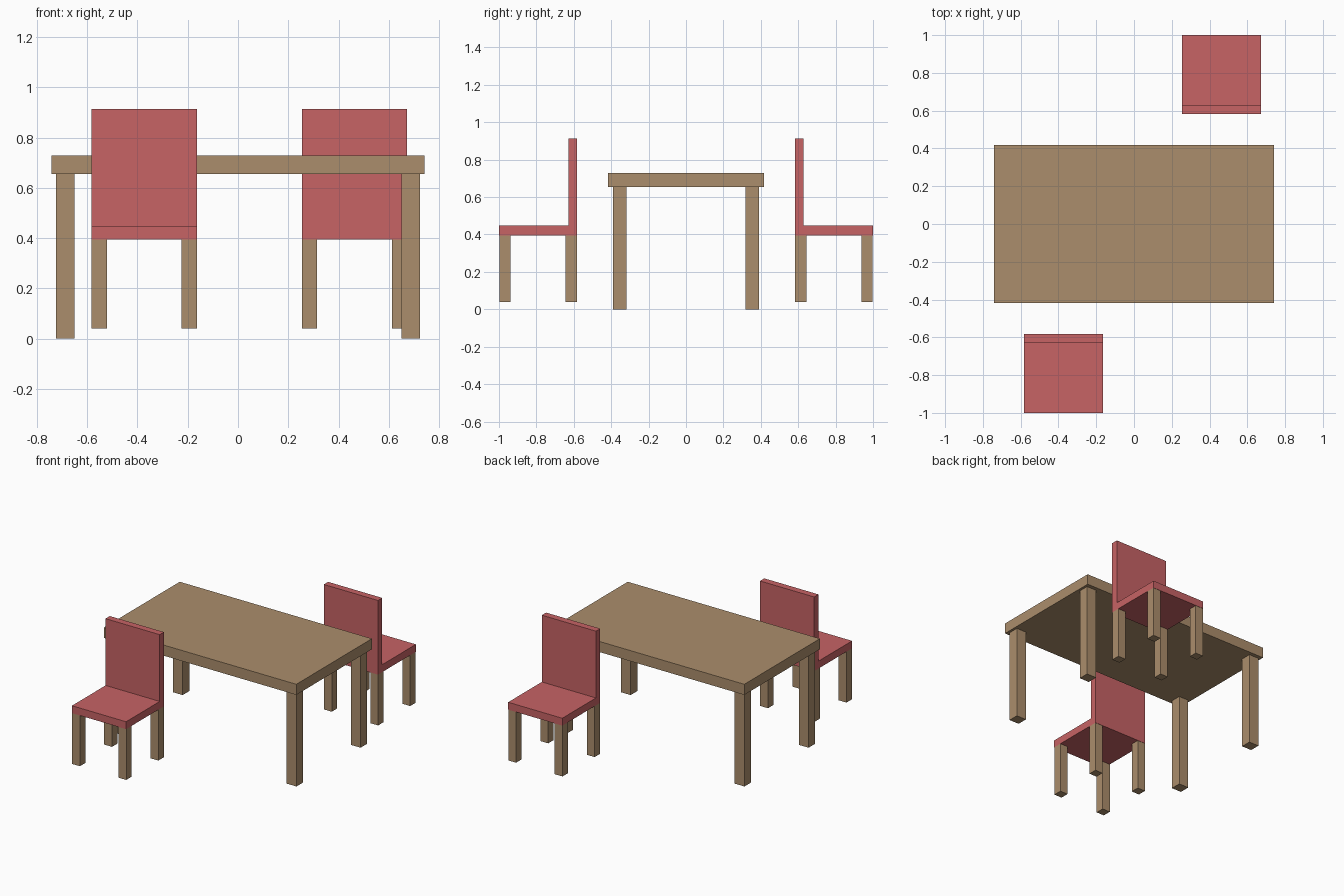
import bpy, bmesh
from mathutils import Matrix, Vector

cube = bpy.data.objects.get("Cube")
if cube:
    bpy.data.objects.remove(cube, do_unlink=True)


def material(name, colour):
    m = bpy.data.materials.new(name)
    m.use_nodes = True
    m.diffuse_color = (*colour, 1)
    bsdf = next(n for n in m.node_tree.nodes if n.type == 'BSDF_PRINCIPLED')
    bsdf.inputs["Base Color"].default_value = (*colour, 1)
    return m


wood = material("light wood", (0.41, 0.27, 0.15))
red = material("soft red", (0.57, 0.125, 0.13))


def add_object(name, bm, mat, transform):
    mesh = bpy.data.meshes.new(name)
    bm.transform(transform)
    bmesh.ops.recalc_face_normals(bm, faces=bm.faces)
    bm.to_mesh(mesh)
    bm.free()
    mesh.materials.append(mat)
    obj = bpy.data.objects.new(name, mesh)
    bpy.context.collection.objects.link(obj)
    return obj


def box(name, centre, size, mat, transform=Matrix()):
    bm = bmesh.new()
    bmesh.ops.create_cube(bm, size=1)
    place = Matrix.Translation(centre) @ Matrix.Diagonal((*size, 1))
    return add_object(name, bm, mat, transform @ place)


def four_legs(name, dx, dy, bottom, top, size, transform=Matrix()):
    for sx, side in ((-1, "right"), (1, "left")):
        for sy, end in ((-1, "front"), (1, "back")):
            box(f"{name}_{end}_{side}", (sx * dx, sy * dy, (bottom + top) / 2),
                (*size, top - bottom), wood, transform)


def chair(name, x, y, turn):
    place = Matrix.Translation((x, y, 0)) @ Matrix.Rotation(turn, 4, 'Z')
    # L-shaped seat and backrest, extruded across the width
    half, low, seat, top = 0.209, 0.395, 0.447, 0.913
    profile = [(-half, low), (half, low), (half, top),
               (half - 0.047, top), (half - 0.047, seat), (-half, seat)]
    bm = bmesh.new()
    face = bm.faces.new([bm.verts.new((-half, py, pz)) for py, pz in profile])
    side = bmesh.ops.extrude_face_region(bm, geom=[face])
    verts = [v for v in side["geom"] if isinstance(v, bmesh.types.BMVert)]
    bmesh.ops.translate(bm, verts=verts, vec=Vector((2 * half, 0, 0)))
    add_object(f"{name}_seat_and_back", bm, red, place)
    # Chair legs
    inset = half - 0.03
    four_legs(f"{name}_leg", inset, inset - 0.002, 0.04, low, (0.06, 0.06), place)


# Table
box("table_top", (0, 0, 0.691), (1.484, 0.834, 0.074), wood)
four_legs("table_leg", 0.687, 0.354, 0, 0.654, (0.075, 0.073))

# Two chairs facing away from the table
chair("front_chair", -0.373, -0.791, 0)
chair("back_chair", 0.464, 0.791, 3.14159265)
